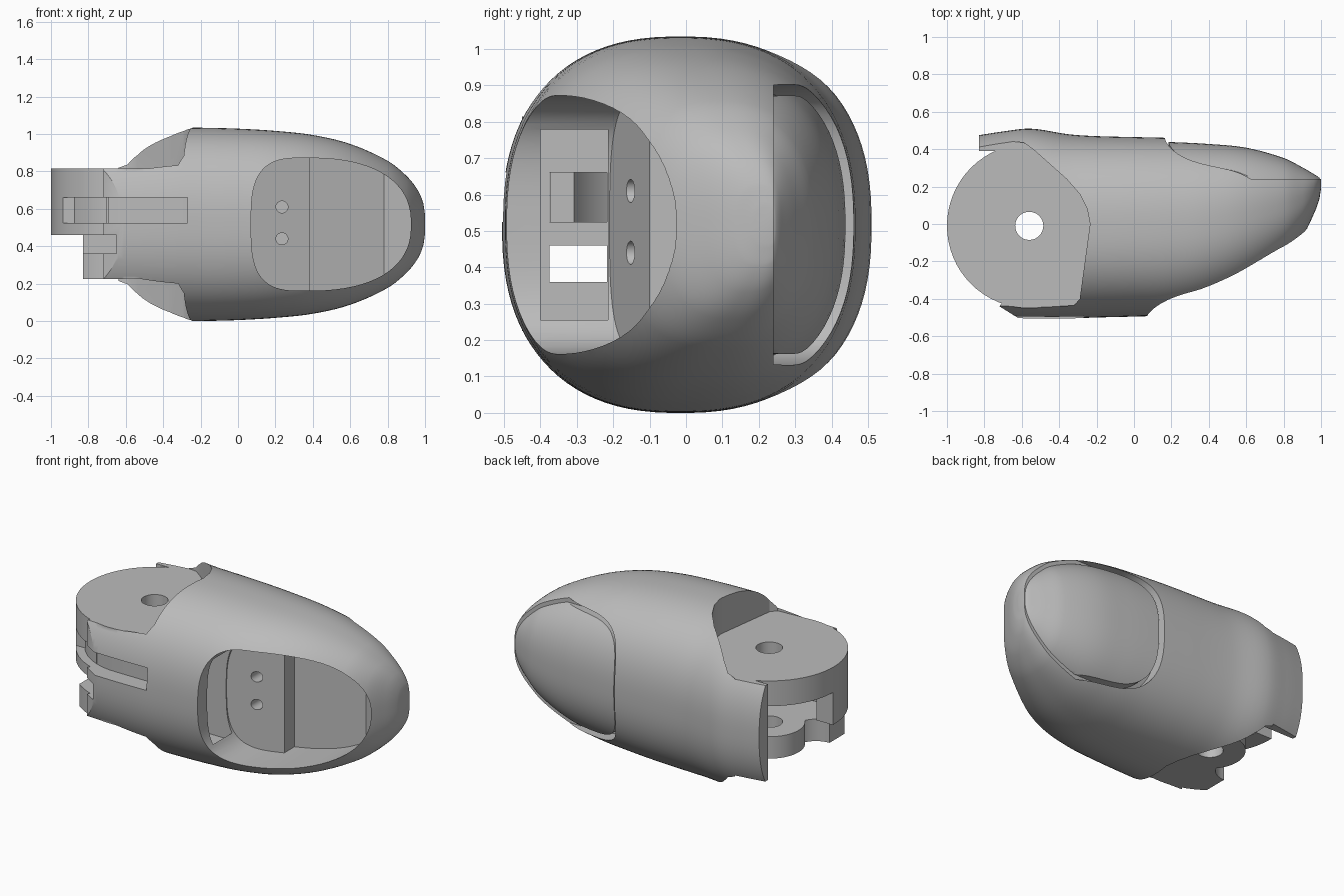
import bpy, bmesh, math
from mathutils import Vector

if "Cube" in bpy.data.objects:
    bpy.data.objects.remove(bpy.data.objects["Cube"], do_unlink=True)

MID = 0.517            # mid height of the finger
PIVOT = (-0.56, -0.01)  # hinge axis

grey = bpy.data.materials.new("matte_grey")
grey.use_nodes = True
COLOUR = (0.5, 0.5, 0.5, 1)
grey.diffuse_color = COLOUR
grey.node_tree.nodes["Principled BSDF"].inputs["Base Color"].default_value = COLOUR


def finish(name, bm):
    bmesh.ops.recalc_face_normals(bm, faces=bm.faces)
    mesh = bpy.data.meshes.new(name)
    bm.to_mesh(mesh)
    bm.free()
    ob = bpy.data.objects.new(name, mesh)
    bpy.context.collection.objects.link(ob)
    mesh.materials.append(grey)
    return ob


def loft(name, rings):
    bm = bmesh.new()
    loops = [[bm.verts.new(p) for p in ring] for ring in rings]
    n = len(loops[0])
    for a, b in zip(loops, loops[1:]):
        for i in range(n):
            bm.faces.new((a[i], a[(i + 1) % n], b[(i + 1) % n], b[i]))
    bm.faces.new(loops[0])
    bm.faces.new(loops[-1])
    return finish(name, bm)


def plan_prism(name, pts, z0, z1):
    return loft(name, [[(x, y, z) for x, y in pts] for z in (z0, z1)])


def front_prism(name, pts, y0, y1):
    return loft(name, [[(x, y, z) for x, z in pts] for y in (y0, y1)])


def box(x0, x1, y0, y1, z0, z1):
    return plan_prism("block", [(x0, y0), (x1, y0), (x1, y1), (x0, y1)], z0, z1)


def circle(cx, cy, r, n=64):
    return [(cx + r * math.cos(math.tau * i / n), cy + r * math.sin(math.tau * i / n)) for i in range(n)]


def drum(r, z0, z1):
    return plan_prism("drum", circle(*PIVOT, r), z0, z1)


def combine(ob, other, how="DIFFERENCE"):
    mod = ob.modifiers.new("combine", "BOOLEAN")
    mod.operation, mod.object, mod.solver = how, other, "EXACT"
    bpy.context.view_layer.objects.active = ob
    bpy.ops.object.modifier_apply(modifier=mod.name)
    bpy.data.objects.remove(other, do_unlink=True)
    return ob


# Finger shell: x, lowest y, highest y, half height
SECTIONS = [(-.83, -.49, .475, .50), (-.7, -.5, .495, .51), (-.55, -.505, .51, .517),
            (-.35, -.505, .48, .517), (-.2, -.5, .47, .517), (0, -.495, .465, .512),
            (.2, -.485, .46, .50), (.4, -.44, .45, .478), (.6, -.345, .43, .43),
            (.8, -.19, .375, .34), (.9, -.07, .325, .26), (.96, .05, .29, .185),
            (.99, .13, .27, .115), (1, .19, .255, .05)]


def power(v, e):
    return math.copysign(abs(v) ** e, v)


def finger(name, shrink=0.0, steps=5, n=96):
    rows = [Vector(s) for s in SECTIONS]
    fine = []
    for i in range(len(rows) - 1):
        a, b = rows[max(i - 1, 0)], rows[i]
        c, d = rows[i + 1], rows[min(i + 2, len(rows) - 1)]
        m0 = (c - b) if i == 0 else (c - a) * ((c[0] - b[0]) / (c[0] - a[0]))
        m1 = (c - b) if d == c else (d - b) * ((c[0] - b[0]) / (d[0] - b[0]))
        for k in range(steps):
            t = k / steps
            fine.append(b * (2*t**3 - 3*t*t + 1) + m0 * (t**3 - 2*t*t + t)
                        + c * (3*t*t - 2*t**3) + m1 * (t**3 - t*t))
    fine.append(rows[-1])
    rings = []
    for x, lo, hi, hz in fine:
        cy, hy, hz = (lo + hi) / 2, max((hi - lo) / 2 - shrink, .01), max(hz - shrink, .01)
        rings.append([(x, cy + hy * power(math.cos(a), .83), MID + hz * power(math.sin(a), .83))
                      for a in (math.tau * (i + .5) / n for i in range(n))])
    return loft(name, rings)


def window(x0, peak, x1, half, left, right, n=72):
    """Rounded outline, tallest at peak, whose two ends have their own squareness."""
    pts = []
    for i in range(n):
        a = math.tau * (i + .5) / n
        reach, e = (x1 - peak, 2 / right) if math.cos(a) > 0 else (peak - x0, 2 / left)
        pts.append((peak + reach * power(math.cos(a), e), MID + half * power(math.sin(a), e)))
    return pts


body = finger("finger_body")

# Clearance above and below the hinge plates
recess = [(-1.2, .9), (-.66, .9), (-.64, .44), (-.59, .435), (-.54, .40), (-.36, .24),
          (-.29, .16), (-.25, .08), (-.235, 0), (-.29, -.40), (-.32, -.435), (-.72, -.46), (-1.2, -.46)]
combine(body, plan_prism("upper_clearance", recess, .815, 1.3))
combine(body, plan_prism("lower_clearance", recess, -.3, .225))
swing = [(-1.2, .39), (-.6, .39), (-.6, -.3), (-.72, -.44), (-.6, -.515), (-.6, -.9), (-1.2, -.9)]
combine(body, plan_prism("swing_clearance", swing, -.3, 1.3))

# Hinge drum with the fork gap, lower lug and pin hole
combine(body, drum(.44, .225, .815), "UNION")
combine(body, drum(.33, .36, .66))
combine(body, box(-1.2, -.56, 0, .39, .36, .66))
combine(body, box(-1.2, -.65, -.9, .39, .36, .46))
combine(body, box(-1.2, -.83, -.9, .6, .1, .4))
combine(body, box(-1.2, -.6, -.02, .39, .1, .4))
combine(body, plan_prism("lug_cove", circle(-.83, -.08, .13, 32), .1, .4))
combine(body, drum(.2, .225, .36), "UNION")
combine(body, drum(.075, -.2, 1.3))

# Cord groove that wraps the drum and runs straight along the front
groove = combine(box(-1, -.27, -.9, -.24, .525, .66), drum(.39, .4, .8))
combine(groove, box(PIVOT[0], -.2, -.4, -.1, .4, .8))
combine(body, groove)

# Pad pocket with a stepped floor, end cavity, cord channels and screw holes
pocket = front_prism("pocket", window(.07, .36, .925, .355, 3.2, 2.4), -.9, .5)
floor = [(-.1, -.9), (-.1, -.24), (.07, -.21), (.385, -.1), (.385, 0), (.78, .13), (.93, .04), (1.1, -.9)]
combine(pocket, plan_prism("pocket_floor", floor, -.2, 1.3), "INTERSECT")
combine(body, pocket)
combine(body, box(-.1, .11, -.4, -.215, .21, .83))
for z0, z1 in ((.36, .46), (.525, .66)):
    combine(body, box(-.7, 0, -.375, -.217, z0, z1))
for z in (.44, .61):
    combine(body, front_prism("screw_hole", circle(.235, z, .032, 24), -.3, .02))

# Recessed nail bed with a groove round the nail
bed = front_prism("nail_bed", window(.165, .55, 1.14, .385, 4, 2.6), .24, .9)
combine(bed, finger("bed_core", .07))
combine(body, bed)

nail = finger("finger_nail", .022)
combine(nail, front_prism("nail_outline", window(.185, .55, 1.12, .355, 4, 2.6), .23, .9), "INTERSECT")

# Smooth shading with crisp cut edges
for ob in (body, nail):
    bpy.ops.object.select_all(action="DESELECT")
    ob.select_set(True)
    bpy.context.view_layer.objects.active = ob
    bpy.ops.object.shade_smooth_by_angle(angle=math.radians(32))
